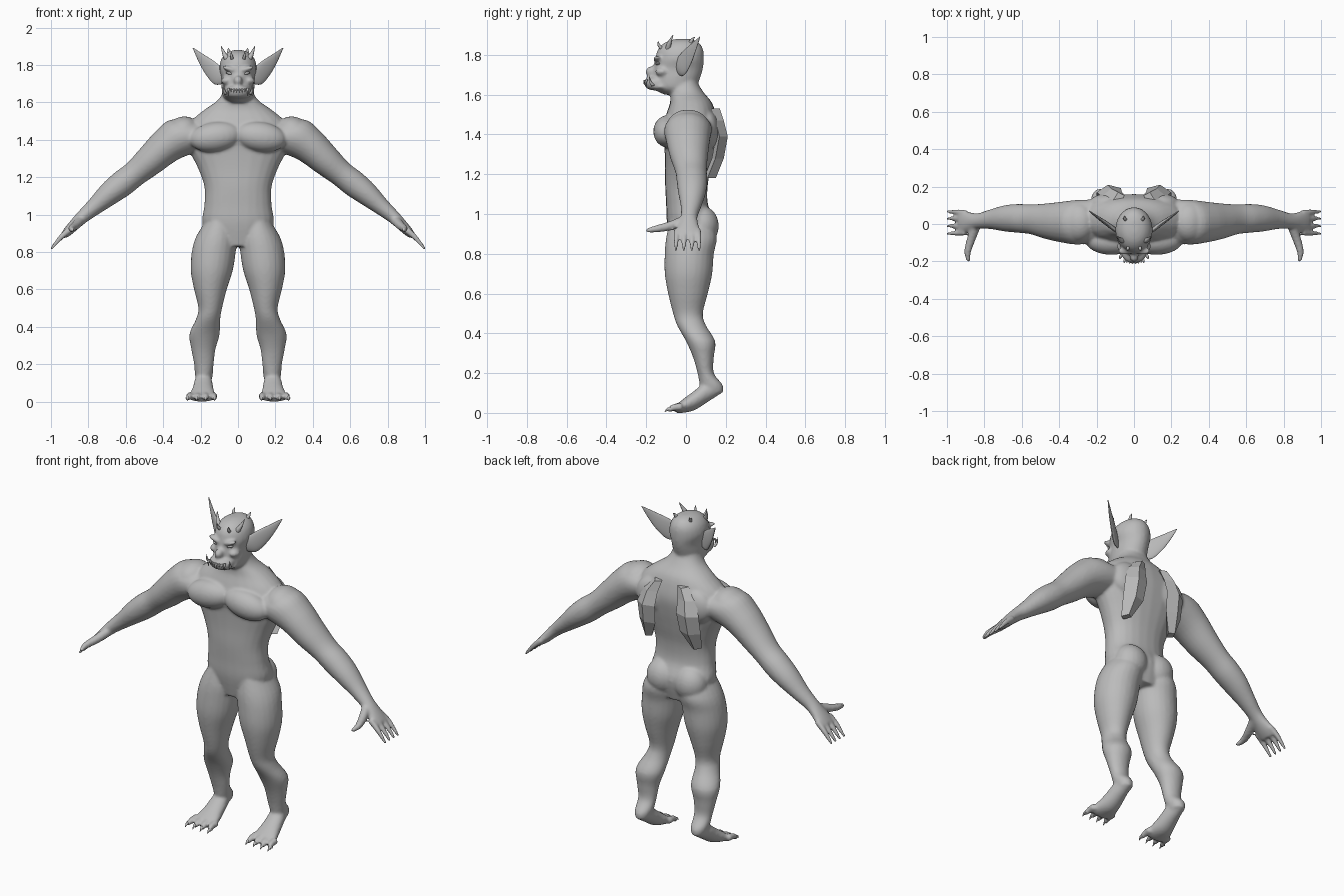
import bpy, bmesh
from math import sin, cos, pi
from mathutils import Vector, Matrix

if "Cube" in bpy.data.objects:
    bpy.data.objects.remove(bpy.data.objects["Cube"])

grey = bpy.data.materials.new("stone_grey")
grey.use_nodes = True
TONE = (0.5, 0.5, 0.5, 1)
grey.diffuse_color = TONE
grey.node_tree.nodes["Principled BSDF"].inputs["Base Color"].default_value = TONE
SIDES = (1, -1)


def spline(rows, steps):
    """Catmull-Rom interpolation between rows of numbers."""
    out = []
    for i in range(len(rows) - 1):
        quad = [rows[max(i - 1, 0)], rows[i], rows[i + 1], rows[min(i + 2, len(rows) - 1)]]
        for k in range(steps):
            t = k / steps
            out.append([b + t * ((c - a) + t * ((2 * a - 5 * b + 4 * c - d) + t * (3 * b - a - 3 * c + d))) / 2
                        for a, b, c, d in zip(*quad)])
    return out + [list(rows[-1])]


def loft(bm, rows, place, side=1, steps=4, sides=24, power=1.0):
    """Skin elliptical rings; place() turns a row into centre and two half axes."""
    rings = []
    for row in spline(rows, steps):
        centre, u, v = (Vector(p) for p in place(*row))
        ring = []
        for k in range(sides):
            c, s = cos(2 * pi * k / sides), sin(2 * pi * k / sides)
            c, s = (abs(w) ** power * (1 if w > 0 else -1) for w in (c, s))
            p = centre + u * c + v * s
            ring.append(bm.verts.new((p.x * side, p.y, p.z)))
        rings.append(ring)
    for a, b in zip(rings, rings[1:]):
        for k in range(sides):
            j = (k + 1) % sides
            bm.faces.new((a[k], a[j], b[j], b[k]))
    bm.faces.new(rings[0][::-1])
    bm.faces.new(rings[-1])


def ball(bm, centre, radii, side=1, tilt=0):
    x, y, z = centre
    m = (Matrix.Translation((x * side, y, z)) @ Matrix.Rotation(tilt * side, 4, 'Y')
         @ Matrix.Diagonal((*radii, 1)))
    bmesh.ops.create_uvsphere(bm, u_segments=24, v_segments=14, radius=1, matrix=m)


def spike(bm, points, radius, side=1, sides=10, tip=0.1):
    """Tapering round horn, claw or finger along a few points."""
    pts = [Vector(p) for p in points]
    axis = (pts[-1] - pts[0]).normalized()
    u = axis.orthogonal().normalized()
    v = axis.cross(u)
    n = len(pts) - 1
    rows = [(*p, radius * (1 - (1 - tip) * (i / n) ** 1.5)) for i, p in enumerate(pts)]
    loft(bm, rows, lambda x, y, z, r: ((x, y, z), u * r, v * r), side, 3, sides)


def finish(bm, name, smooth=True, voxel=0):
    bmesh.ops.recalc_face_normals(bm, faces=bm.faces)
    mesh = bpy.data.meshes.new(name)
    bm.to_mesh(mesh)
    bm.free()
    ob = bpy.data.objects.new(name, mesh)
    bpy.context.scene.collection.objects.link(ob)
    mesh.materials.append(grey)
    for f in mesh.polygons:
        f.use_smooth = smooth
    if voxel:
        r = ob.modifiers.new("blend", 'REMESH')
        r.mode, r.voxel_size, r.use_smooth_shade = 'VOXEL', voxel, True
        s = ob.modifiers.new("soften", 'SMOOTH')
        s.factor, s.iterations = 0.5, 7
    return ob


def level(z, half, front, back):
    return (0, (front + back) / 2, z), (half, 0, 0), (0, (back - front) / 2, 0)


def limb_level(z, inner, outer, front, back):
    return (((inner + outer) / 2, (front + back) / 2, z),
            ((outer - inner) / 2, 0, 0), (0, (back - front) / 2, 0))


def foot_slice(y, inner, outer, low, high):
    return (((inner + outer) / 2, y, (low + high) / 2),
            ((outer - inner) / 2, 0, 0), (0, 0, (high - low) / 2))


def arm_slice(x, y, z, thick, deep):
    return (x, y, z), (.62 * thick, 0, .78 * thick), (0, deep, 0)


# Torso, neck and head
body = bmesh.new()
loft(body, [(.83, .13, -.07, .12), (.95, .19, -.095, .145), (1.05, .18, -.1, .11),
            (1.15, .18, -.105, .11), (1.25, .215, -.105, .13), (1.35, .265, -.11, .15),
            (1.43, .28, -.12, .16), (1.5, .25, -.1, .15), (1.56, .18, -.08, .13),
            (1.61, .11, -.08, .09), (1.66, .08, -.08, .06), (1.72, .07, -.08, .05)],
     level, power=.9)
loft(body, [(1.6, .045, -.11, .03), (1.63, .08, -.16, .05), (1.68, .088, -.17, .07),
            (1.73, .088, -.165, .085), (1.78, .1, -.155, .09), (1.83, .09, -.14, .085),
            (1.865, .06, -.1, .06), (1.88, .02, -.05, .02)], level)
ball(body, (0, -.15, 1.66), (.07, .062, .036))
ball(body, (0, -.17, 1.715), (.024, .034, .028))
ball(body, (0, -.12, 1.64), (.075, .085, .022))

for s in SIDES:
    # Chest, shoulder and buttock masses
    ball(body, (.12, -.09, 1.415), (.14, .075, .08), s, .15)
    ball(body, (.3, .01, 1.435), (.1, .11, .085), s, .6)
    ball(body, (.09, .08, .94), (.095, .085, .1), s)
    ball(body, (.13, .11, 1.42), (.11, .055, .1), s)
    # Brows and cheeks
    ball(body, (.045, -.145, 1.778), (.045, .02, .013), s, -.3)
    ball(body, (.06, -.12, 1.715), (.03, .035, .022), s)
    # Leg
    loft(body, [(.97, .03, .17, -.08, .13), (.88, .005, .225, -.1, .155),
                (.8, .012, .247, -.107, .14), (.7, .028, .253, -.107, .132),
                (.6, .06, .235, -.09, .11), (.5, .085, .212, -.065, .085),
                (.44, .095, .225, -.045, .1), (.36, .098, .26, 0, .147),
                (.28, .12, .25, .035, .14), (.2, .13, .235, .058, .14),
                (.14, .135, .23, .07, .185), (.1, .145, .22, .09, .185)], limb_level, s)
    # Foot and toes
    loft(body, [(.18, .16, .21, .1, .14), (.11, .14, .23, .055, .16),
                (.04, .13, .245, .012, .11), (-.02, .12, .262, 0, .065),
                (-.05, .12, .268, 0, .04)], foot_slice, s)
    for k in range(4):
        x = .13 + k * .043
        spike(body, [(x, -.02, .03), (x, -.06, .028), (x + .005 * (k - 1), -.092, .014)],
              .021, s, tip=.6)
    # Arm
    loft(body, [(.18, .02, 1.43, .09, .11), (.29, .01, 1.42, .112, .12),
                (.38, .01, 1.37, .097, .11), (.47, .015, 1.29, .083, .095),
                (.55, .025, 1.22, .07, .08), (.62, .03, 1.165, .071, .077),
                (.69, .03, 1.11, .063, .07), (.77, .025, 1.04, .046, .052),
                (.84, .015, .98, .035, .042), (.9, .01, .92, .027, .06),
                (.93, .01, .89, .02, .062)], arm_slice, s)
    # Fingers and thumb
    for y in (-.05, -.01, .03, .065):
        spike(body, [(.9, y * .9, .92), (.95, y, .875), (1, y, .815)], .018, s, tip=.45)
    spike(body, [(.84, 0, .97), (.87, -.08, .94), (.89, -.15, .925), (.885, -.2, .915)],
          .027, s, tip=.45)
finish(body, "body", voxel=.008)

# Pointed ears: thin blades swept outward and back
ears = bmesh.new()
for s in SIDES:
    loft(ears, [(.06, -.05, 1.72, .025), (.1, -.03, 1.735, .05), (.15, .005, 1.785, .045),
                (.2, .04, 1.84, .024), (.24, .07, 1.89, .002)],
         lambda x, y, z, w: ((x, y, z), (-.5 * w, -.4 * w, .77 * w),
                             (.74 * (w * .2 + .002), -.67 * (w * .2 + .002), 0)), s)
finish(ears, "ears")

# Horns along the brow and crown
horns = bmesh.new()
for s in SIDES:
    spike(horns, [(.05, -.09, 1.82), (.072, -.085, 1.855), (.09, -.065, 1.9)], .017, s)
    spike(horns, [(.03, -.12, 1.83), (.035, -.137, 1.85), (.036, -.14, 1.87)], .01, s)
    spike(horns, [(.04, .02, 1.85), (.05, .03, 1.875), (.052, .045, 1.89)], .012, s)
finish(horns, "horns")

# Eyes
eyes = bmesh.new()
for s in SIDES:
    ball(eyes, (.043, -.14, 1.755), (.022, .014, .008), s, -.2)
finish(eyes, "eyes")

# Teeth and tusks
teeth = bmesh.new()
for s in SIDES:
    spike(teeth, [(.066, -.165, 1.645), (.075, -.18, 1.665), (.075, -.185, 1.695)], .009, s)
    spike(teeth, [(.05, -.195, 1.675), (.052, -.203, 1.66), (.052, -.2, 1.635)], .007, s)
    for k in range(3):
        x = .008 + k * .015
        spike(teeth, [(x, -.207 + k * .004, 1.672), (x, -.211 + k * .004, 1.662),
                      (x, -.21 + k * .004, 1.65)], .006, s)
finish(teeth, "teeth")

# Toe claws
claws = bmesh.new()
for s in SIDES:
    for k in range(4):
        x = .13 + k * .043 + .005 * (k - 1)
        spike(claws, [(x, -.075, .018), (x, -.092, .018), (x, -.108, .004)], .011, s)
finish(claws, "toe_claws")

# Flat-sided plates standing off the upper back
plates = bmesh.new()
for s in SIDES:
    loft(plates, [(1.53, .05, .11, .165), (1.47, .065, .17, .185), (1.39, .07, .2, .205),
                  (1.28, .08, .2, .185), (1.18, .13, .18, .145)],
         lambda z, a, b, y: (((a + b) / 2, y - .025, z), ((b - a) / 2, -.012, 0),
                             (.005, .03, 0)), s, steps=1, sides=4, power=.99)
finish(plates, "back_plates", smooth=False)
